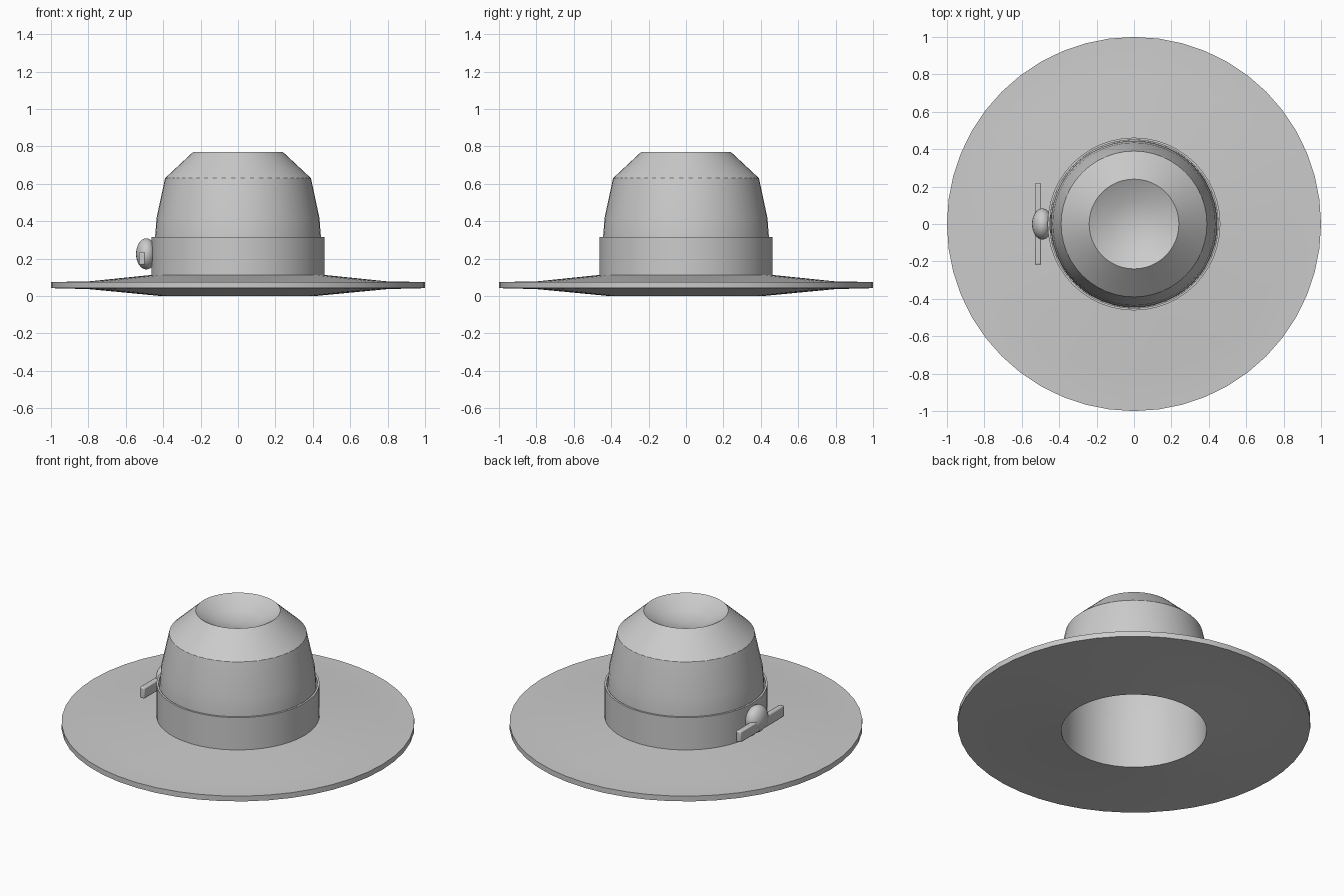
import bpy, math

if "Cube" in bpy.data.objects:
    bpy.data.objects.remove(bpy.data.objects["Cube"])

SEG = 48


def smooth(ob, angle=32):
    bpy.ops.object.select_all(action='DESELECT')
    ob.select_set(True)
    bpy.context.view_layer.objects.active = ob
    bpy.ops.object.shade_smooth_by_angle(angle=math.radians(angle))


def lathe(name, profile):
    """Spin a closed (r, z) outline around z; r = 0 points become poles."""
    verts, rings, faces = [], [], []
    for r, z in profile:
        n = 1 if r == 0 else SEG
        rings.append([len(verts) + i for i in range(n)])
        for i in range(n):
            a = 2 * math.pi * i / SEG
            verts.append((r * math.cos(a), r * math.sin(a), z))
    for a, b in zip(rings, rings[1:] + rings[:1]):
        if len(a) == 1 and len(b) == 1:
            continue
        for i in range(SEG):
            j = (i + 1) % SEG
            quad = [a[i % len(a)], a[j % len(a)], b[j % len(b)], b[i % len(b)]]
            faces.append(list(dict.fromkeys(quad)))
    me = bpy.data.meshes.new(name)
    me.from_pydata(verts, [], faces)
    ob = bpy.data.objects.new(name, me)
    bpy.context.collection.objects.link(ob)
    smooth(ob)
    return ob


# Wide brim, thicker towards the head opening
lathe("brim", [(0.412, 0.0), (0.8, 0.037), (1.0, 0.042), (1.0, 0.075),
               (0.8, 0.078), (0.44, 0.115), (0.412, 0.115)][::1])

# Crown shell with a dished top
lathe("crown", [(0.412, 0.06), (0.448, 0.06), (0.444, 0.31), (0.435, 0.42),
                (0.39, 0.63), (0.24, 0.77), (0.13, 0.71), (0, 0.69),
                (0, 0.66), (0.13, 0.68), (0.23, 0.735), (0.362, 0.615),
                (0.405, 0.42), (0.412, 0.31)])

# Hat band
lathe("hat_band", [(0.45, 0.105), (0.462, 0.105), (0.462, 0.315), (0.45, 0.315)])

# Side knot
bpy.ops.mesh.primitive_uv_sphere_add(segments=32, ring_count=16, radius=1,
                                     location=(-0.49, 0, 0.225))
knot = bpy.context.object
knot.name = "band_knot"
knot.scale = (0.055, 0.083, 0.083)
smooth(knot)

# Ribbon bar through the knot
bpy.ops.mesh.primitive_cube_add(size=1, location=(-0.513, 0, 0.2))
bar = bpy.context.object
bar.name = "ribbon_bar"
bar.scale = (0.034, 0.435, 0.068)
bpy.ops.object.transform_apply(location=False, rotation=False, scale=True)
bevel = bar.modifiers.new("bevel", 'BEVEL')
bevel.width = 0.007
bevel.segments = 2
smooth(bar)

# Make all normals face outwards
for ob in list(bpy.context.collection.objects):
    bpy.ops.object.select_all(action='DESELECT')
    ob.select_set(True)
    bpy.context.view_layer.objects.active = ob
    bpy.ops.object.mode_set(mode='EDIT')
    bpy.ops.mesh.select_all(action='SELECT')
    bpy.ops.mesh.normals_make_consistent(inside=False)
    bpy.ops.object.mode_set(mode='OBJECT')
